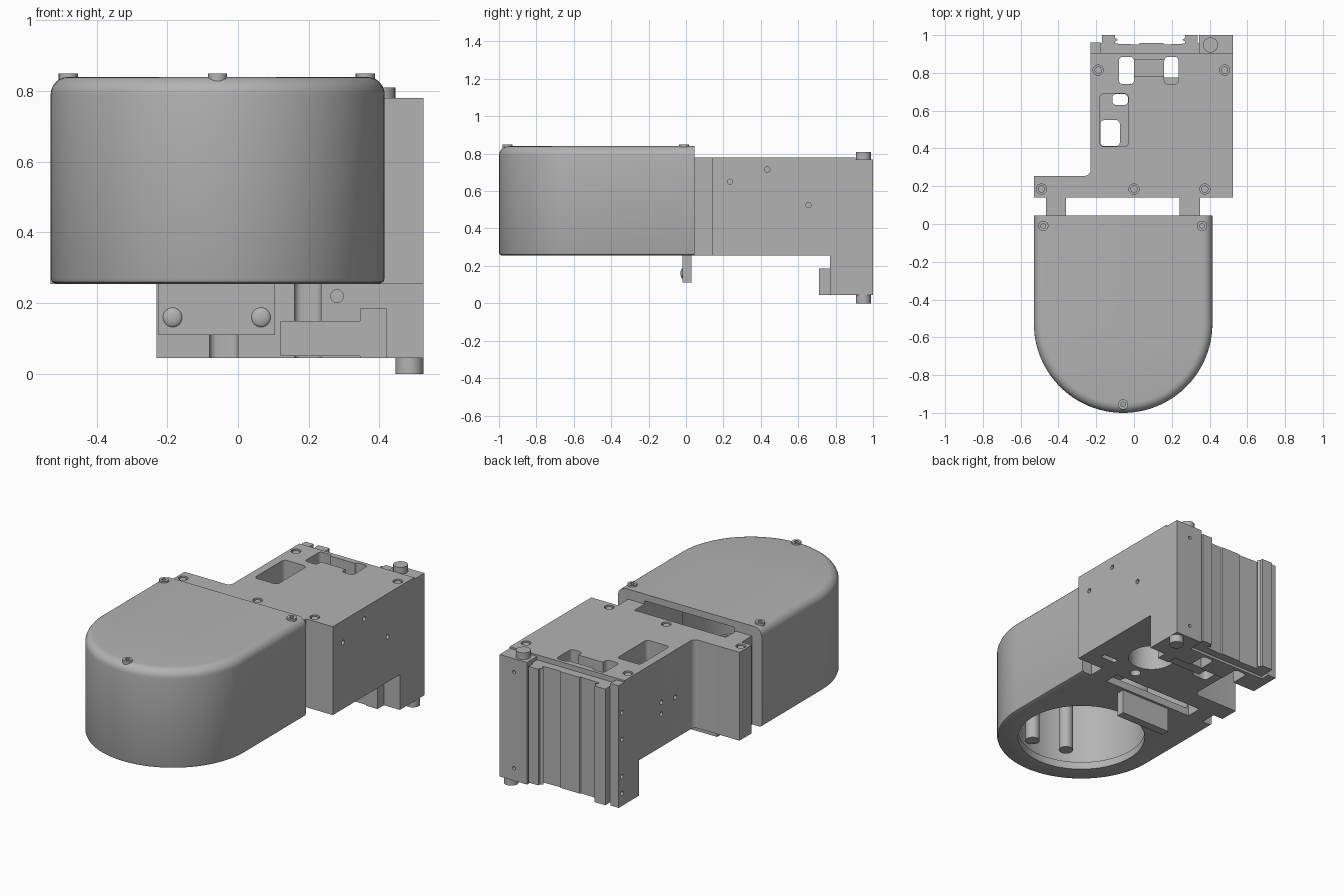
import bpy, bmesh, math
from mathutils import Matrix

cube = bpy.data.objects.get("Cube")
if cube:
    bpy.data.objects.remove(cube, do_unlink=True)

grey = bpy.data.materials.new("plain grey")
grey.use_nodes = True
COLOUR = (0.45, 0.45, 0.45, 1)
grey.diffuse_color = COLOUR
grey.node_tree.nodes["Principled BSDF"].inputs["Base Color"].default_value = COLOUR


def finish(name, bm):
    bmesh.ops.recalc_face_normals(bm, faces=bm.faces)
    mesh = bpy.data.meshes.new(name)
    bm.to_mesh(mesh)
    bm.free()
    mesh.materials.append(grey)
    obj = bpy.data.objects.new(name, mesh)
    bpy.context.collection.objects.link(obj)
    return obj


def loft(name, rings):
    """Skin a stack of equal-length point rings and cap both ends."""
    bm = bmesh.new()
    rows = [[bm.verts.new(p) for p in ring] for ring in rings]
    for a, b in zip(rows, rows[1:]):
        for i in range(len(a)):
            j = (i + 1) % len(a)
            bm.faces.new((a[i], a[j], b[j], b[i]))
    bm.faces.new(rows[0][::-1])
    bm.faces.new(rows[-1])
    return finish(name, bm)


def prism(name, outline, z0, z1):
    return loft(name, [[(x, y, z) for x, y in outline] for z in (z0, z1)])


def box(name, x0, x1, y0, y1, z0, z1):
    return prism(name, [(x0, y0), (x1, y0), (x1, y1), (x0, y1)], z0, z1)


def rounded(name, x0, x1, y0, y1, z0, z1, r=0.02):
    pts = []
    corners = [(x1 - r, y1 - r), (x0 + r, y1 - r), (x0 + r, y0 + r), (x1 - r, y0 + r)]
    for k, (cx, cy) in enumerate(corners):
        for s in range(5):
            a = math.pi / 2 * (k + s / 4)
            pts.append((cx + r * math.cos(a), cy + r * math.sin(a)))
    return prism(name, pts, z0, z1)


def rod(name, centre, r, depth, axis="Z", n=24):
    turn = {"Z": Matrix(), "X": Matrix.Rotation(math.pi / 2, 4, "Y"),
            "Y": Matrix.Rotation(math.pi / 2, 4, "X")}[axis]
    bm = bmesh.new()
    bmesh.ops.create_cone(bm, cap_ends=True, segments=n, radius1=r, radius2=r,
                          depth=depth, matrix=Matrix.Translation(centre) @ turn)
    return finish(name, bm)


def cut(obj, cutters):
    """Subtract every cutter, bake the result and discard the cutters."""
    for c in cutters:
        mod = obj.modifiers.new("cut", "BOOLEAN")
        mod.operation, mod.solver, mod.object = "DIFFERENCE", "EXACT", c
    dg = bpy.context.evaluated_depsgraph_get()
    mesh = bpy.data.meshes.new_from_object(obj.evaluated_get(dg))
    obj.modifiers.clear()
    obj.data = mesh
    for c in cutters:
        bpy.data.objects.remove(c, do_unlink=True)


def smooth(obj):
    bpy.ops.object.select_all(action="DESELECT")
    obj.select_set(True)
    bpy.context.view_layer.objects.active = obj
    bpy.ops.object.shade_smooth_by_angle(angle=math.radians(32))


# Rounded front housing with a D-shaped outline
CX, CY, R, BACK = -0.0575, -0.5275, 0.4725, 0.045


def d_ring(inset, z):
    r = R - inset
    arc = [math.pi * (1 + i / 48) for i in range(49)]
    pts = [(CX + r * math.cos(a), CY + r * math.sin(a), z) for a in arc]
    return pts + [(CX + r, BACK, z), (CX - r, BACK, z)]


levels = [(0.015, 0.255), (0.004, 0.26), (0, 0.27)]
for i in range(7):
    a = math.pi / 2 * i / 6
    levels.append((0.05 * (1 - math.cos(a)), 0.79 + 0.05 * math.sin(a)))
housing = loft("housing", [d_ring(d, z) for d, z in levels])
cut(housing, [rod("rim_cutter", (CX, CY, 0.27), 0.355, 0.1, n=64),
              rod("cavity_cutter", (CX, CY, 0.55), 0.37, 0.5, n=64),
              box("rear_cutter", -0.35, 0.24, -0.4, 0.2, 0.3, 0.8)])
smooth(housing)

# Posts inside the housing
for i, (x, y) in enumerate([(-0.165, -0.79), (0.045, -0.83)]):
    smooth(rod(f"inner_post_{i}", (x, y, 0.57), 0.04, 0.48))

# Screws on the housing lid
for i, (x, y) in enumerate([(-0.48, -0.01), (0.36, -0.01), (CX, -0.955)]):
    screw = rod(f"lid_screw_{i}", (x, y, 0.825), 0.027, 0.05)
    cut(screw, [rod("hex_cutter", (x, y, 0.85), 0.013, 0.03, n=6)])
    smooth(screw)

# Main bracket with a side wing and a rounded inner corner
fillet = [(-0.26 + 0.03 * math.sin(a), 0.285 - 0.03 * math.cos(a))
          for a in (math.pi / 2 * i / 5 for i in range(6))]
outline = [(-0.53, 0.14), (0.525, 0.14), (0.525, 0.905), (-0.23, 0.905)]
bracket = prism("bracket", outline + fillet[::-1] + [(-0.53, 0.255)], 0.255, 0.78)
bracket_screws = [(-0.19, 0.815), (0.48, 0.815), (-0.49, 0.185), (0, 0.185), (0.375, 0.185)]
cutters = [rounded("left_slot", -0.08, 0, 0.74, 0.885, 0, 1),
           rounded("right_slot", 0.16, 0.235, 0.74, 0.885, 0, 1),
           box("bridge_recess", -0.04, 0.2, 0.78, 0.87, 0.66, 1),
           rounded("side_pocket", -0.18, -0.03, 0.41, 0.69, 0.36, 1),
           rounded("pocket_hole_front", -0.178, -0.075, 0.412, 0.55, 0, 0.5),
           rounded("pocket_hole_back", -0.115, -0.032, 0.63, 0.688, 0, 0.5),
           rod("shaft_bore", (0.215, 0.41, 0.35), 0.13, 0.3, n=40),
           rounded("floor_slot", 0.34, 0.44, 0.235, 0.265, 0.2, 0.35, 0.012),
           rod("floor_hole", (0.175, 0.22, 0.26), 0.03, 0.06)]
cutters += [rod("screw_seat", (x, y, 0.78), 0.027, 0.04) for x, y in bracket_screws]
cutters += [rod("side_hole", (0.525, y, z), 0.014, 0.08, "X", 16)
            for y, z in [(0.235, 0.65), (0.435, 0.715), (0.655, 0.525)]]
cutters += [rod("wall_hole", (-0.23, y, z), 0.013, 0.06, "X", 16)
            for y, z in [(0.56, 0.52), (0.56, 0.45), (0.43, 0.5)]]
cut(bracket, cutters)
smooth(bracket)
for i, (x, y) in enumerate(bracket_screws):
    smooth(rod(f"bracket_screw_{i}", (x, y, 0.765), 0.019, 0.02))

# Tabs joining the housing to the bracket
for side, x0, x1 in (("right", -0.465, -0.36), ("left", 0.24, 0.35)):
    box(f"joining_tab_{side}", x0, x1, 0.03, 0.145, 0.255, 0.78)

# Lower rear wall, slotted by the same openings as the bracket
lower = box("lower_wall", -0.23, 0.525, 0.77, 0.905, 0.045, 0.255)
cut(lower, [rounded("left_slot", -0.08, 0, 0.74, 0.885, 0, 1),
            rounded("right_slot", 0.16, 0.235, 0.74, 0.885, 0, 1),
            rod("front_hole", (0.28, 0.77, 0.22), 0.018, 0.06, "Y")])
smooth(lower)

# Hook in front of the lower wall
box("hook_base", 0.12, 0.42, 0.71, 0.775, 0.05, 0.15)
box("hook_top", 0.345, 0.42, 0.71, 0.775, 0.045, 0.185)

# Rear columns
column = box("rear_column", 0.345, 0.525, 0.9, 1.0, 0.045, 0.77)
cut(column, [rod("column_hole", (0.43, 1.0, z), 0.01, 0.06, "Y", 12) for z in (0.12, 0.69)])
plate = box("rear_side_plate", -0.23, -0.175, 0.9, 0.96, 0.045, 0.77)
cut(plate, [rod("plate_hole", (-0.23, 0.93, z), 0.013, 0.04, "X", 12)
            for z in (0.12, 0.22, 0.44, 0.6)])

# Dovetail rail across the back
rail = [(-0.175, 0.9), (0.345, 0.9), (0.345, 0.955), (0.335, 0.955), (0.335, 1.0),
        (0.27, 1.0), (0.27, 0.985), (0.255, 0.975), (0.27, 0.965), (0.27, 0.955),
        (0.16, 0.95), (0.155, 0.957), (0.03, 0.957), (0.025, 0.95),
        (-0.1, 0.955), (-0.1, 0.965), (-0.085, 0.975), (-0.1, 0.985),
        (-0.1, 1.0), (-0.17, 1.0), (-0.17, 0.955), (-0.175, 0.955)]
prism("dovetail_rail", rail, 0.06, 0.75)

# Locating pins on the rear column
smooth(rod("top_pin", (0.405, 0.948, 0.78), 0.04, 0.06))
smooth(rod("bottom_pin", (0.485, 0.948, 0.03), 0.04, 0.06))

# Hanging plate with two domed fasteners
box("hanging_plate", -0.225, 0.105, -0.02, 0.03, 0.11, 0.27)
for i, x in enumerate((-0.185, 0.065)):
    bm = bmesh.new()
    shape = Matrix.Translation((x, -0.018, 0.16)) @ Matrix.Diagonal((1, 0.4, 1, 1))
    bmesh.ops.create_uvsphere(bm, u_segments=20, v_segments=12, radius=0.028, matrix=shape)
    smooth(finish(f"domed_fastener_{i}", bm))
